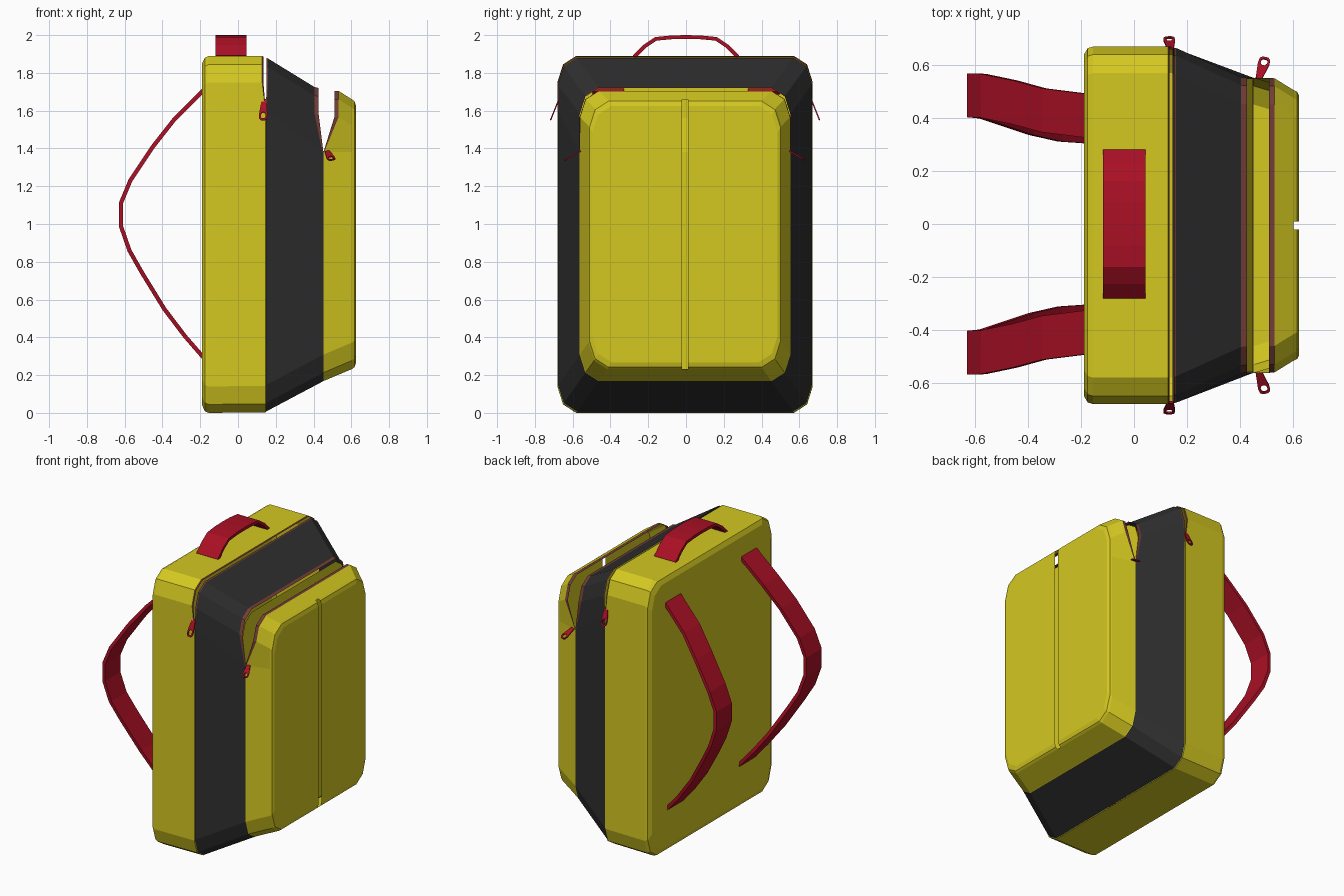
import bpy, bmesh
from mathutils import Vector

if "Cube" in bpy.data.objects:
    bpy.data.objects.remove(bpy.data.objects["Cube"])


def material(name, rgb):
    m = bpy.data.materials.new(name)
    m.diffuse_color = (*rgb, 1)
    m.use_nodes = True
    m.node_tree.nodes["Principled BSDF"].inputs["Base Color"].default_value = m.diffuse_color
    return m


YELLOW = material("yellow fabric", (0.66, 0.58, 0.015))
DARK = material("dark grey fabric", (0.028, 0.028, 0.028))
RED = material("red webbing", (0.40, 0.005, 0.018))
BROWN = material("brown zip tape", (0.17, 0.046, 0.038))
CY = -0.005  # centre line of the bag in y


def add_object(name, bm, mats, thickness=0):
    me = bpy.data.meshes.new(name)
    bm.to_mesh(me)
    bm.free()
    for m in mats:
        me.materials.append(m)
    ob = bpy.data.objects.new(name, me)
    bpy.context.collection.objects.link(ob)
    if thickness:
        mod = ob.modifiers.new("thickness", 'SOLIDIFY')
        mod.thickness = thickness
        mod.offset = 0
    return ob


def ring(x, hy, z0, z1, zs, x_open=None):
    """Chamfered rectangle facing x; above height zs it shifts to x_open."""
    half = [(hy - .10, z0), (hy - .03, z0 + .045), (hy, z0 + .14), (hy, zs),
            (hy, z1 - .14), (hy - .03, z1 - .045), (hy - .10, z1)]
    pts = half + [(-y, z) for y, z in reversed(half)]
    if x_open is None:
        x_open = x
    return [Vector((x_open if z > zs + .001 else x, CY + y, z)) for y, z in pts]


def loft(rings, cap_first=False, cap_last=False, rim=(), zs=9):
    """Skin between rings; spans listed in rim get material 1 above zs."""
    bm = bmesh.new()
    vs = [[bm.verts.new(p) for p in r] for r in rings]
    n = len(vs[0])
    for k in range(len(vs) - 1):
        for i in range(n):
            j = (i + 1) % n
            f = bm.faces.new((vs[k][i], vs[k][j], vs[k + 1][j], vs[k + 1][i]))
            if k in rim and f.calc_center_median().z > zs and max(
                    v.co.z for v in f.verts) > zs + .02 and min(
                    v.co.z for v in f.verts) > zs - .1:
                f.material_index = 1
    if cap_first:
        bm.faces.new(vs[0][::-1])
    if cap_last:
        bm.faces.new(vs[-1])
    bmesh.ops.recalc_face_normals(bm, faces=bm.faces)
    return bm


Z_MAIN, Z_POCKET = 1.60, 1.38  # heights where each zip opening ends

# Main compartment, closed at the back and open at the main zip
add_object("main_compartment", loft([
    ring(-.19, .645, .04, 1.85, Z_MAIN),
    ring(-.175, .67, .008, 1.88, Z_MAIN),
    ring(-.155, .676, 0, 1.89, Z_MAIN),
    ring(.145, .676, .003, 1.89, Z_MAIN, .128),
    ring(.147, .672, .006, 1.885, Z_MAIN, .135)],
    cap_first=True, rim=(3,), zs=Z_MAIN), [YELLOW, BROWN])

# Tapering dark gusset with brown tape on both zip edges
add_object("dark_gusset", loft([
    ring(.148, .672, .006, 1.88, Z_MAIN, .151),
    ring(.150, .671, .008, 1.876, Z_MAIN, .159),
    ring(.446, .560, .165, 1.725, Z_POCKET, .405),
    ring(.452, .558, .168, 1.72, Z_POCKET, .427)],
    rim=(0, 2), zs=Z_POCKET + .02), [DARK, BROWN])

# Front pocket with a slit down the middle of its face
bm = loft([
    ring(.452, .558, .168, 1.705, Z_POCKET, .510),
    ring(.456, .556, .170, 1.705, Z_POCKET, .532),
    ring(.603, .512, .232, 1.66, Z_POCKET),
    ring(.617, .506, .242, 1.65, Z_POCKET),
    ring(.625, .490, .268, 1.625, Z_POCKET)],
    cap_last=True, rim=(0,), zs=Z_POCKET)
for y in (CY - .015, CY + .015):
    bmesh.ops.bisect_plane(bm, geom=bm.verts[:] + bm.edges[:] + bm.faces[:],
                           plane_co=(0, y, 0), plane_no=(0, 1, 0))
slit = [f for f in bm.faces if abs(f.calc_center_median().y - CY) < .014
        and f.calc_center_median().x > .605]
bmesh.ops.delete(bm, geom=slit, context='FACES')
add_object("front_pocket", bm, [YELLOW, BROWN])

# Lining wall behind the pocket
bm = bmesh.new()
vs = [bm.verts.new(p) for p in ring(.450, .555, .17, 1.70, Z_POCKET, .425)]
for i in range(6):
    bm.faces.new((vs[i], vs[i + 1], vs[12 - i], vs[13 - i]))
add_object("pocket_lining", bm, [YELLOW])


def ribbon(name, path, half_width, thickness):
    """Flat webbing along a path, widened along half_width."""
    bm = bmesh.new()
    w = Vector(half_width)
    rows = [(bm.verts.new(Vector(p) - w), bm.verts.new(Vector(p) + w)) for p in path]
    for a, b in zip(rows, rows[1:]):
        bm.faces.new((a[0], a[1], b[1], b[0]))
    bmesh.ops.recalc_face_normals(bm, faces=bm.faces)
    add_object(name, bm, [RED], thickness)


# Carry handle
ribbon("carry_handle", [(-.037, y, z) for y, z in (
    (-.275, 1.885), (-.22, 1.94), (-.16, 1.98), (-.08, 1.988), (0, 1.99),
    (.08, 1.988), (.16, 1.98), (.22, 1.94), (.275, 1.885))], (.081, 0, 0), .02)

# Shoulder straps, bowing outwards in the middle
STRAP = [(-.18, .41, 1.71), (-.34, .43, 1.55), (-.45, .46, 1.41), (-.57, .485, 1.23),
         (-.62, .487, 1.11), (-.62, .487, .99), (-.575, .482, .86), (-.51, .46, .745),
         (-.39, .42, .55), (-.28, .395, .405), (-.18, .388, .29)]
for side, s in (("left", -1), ("right", 1)):
    ribbon("shoulder_strap_" + side, [(x, s * y, z) for x, y, z in STRAP],
           (0, .083, 0), .022)


def zip_pull(name, top, bottom):
    """Tapered tab with a hole in its wide lower end."""
    top, bottom = Vector(top), Vector(bottom)
    axis = bottom - top
    side = (Vector((1, 0, 0)) - axis * (axis.x / axis.length_squared)).normalized()
    outer = [(-.012, 0), (.012, 0), (.022, .7), (.020, .92), (.010, 1),
             (-.010, 1), (-.020, .92), (-.022, .7)]
    inner = [(-.006, .62), (.006, .62), (.013, .72), (.012, .86), (.006, .91),
             (-.006, .91), (-.012, .86), (-.013, .72)]
    bm = bmesh.new()
    a, b = ([bm.verts.new(top + side * u + axis * v) for u, v in o]
            for o in (outer, inner))
    for i in range(8):
        j = (i + 1) % 8
        bm.faces.new((a[i], a[j], b[j], b[i]))
    add_object(name, bm, [RED], .007)


# Zip pulls at both ends of each zip
for side, s in (("left", -1), ("right", 1)):
    zip_pull("main_zip_pull_" + side, (.138, CY + s * .668, 1.66), (.132, CY + s * .712, 1.55))
    zip_pull("pocket_zip_pull_" + side, (.472, CY + s * .555, 1.385), (.498, CY + s * .635, 1.338))
